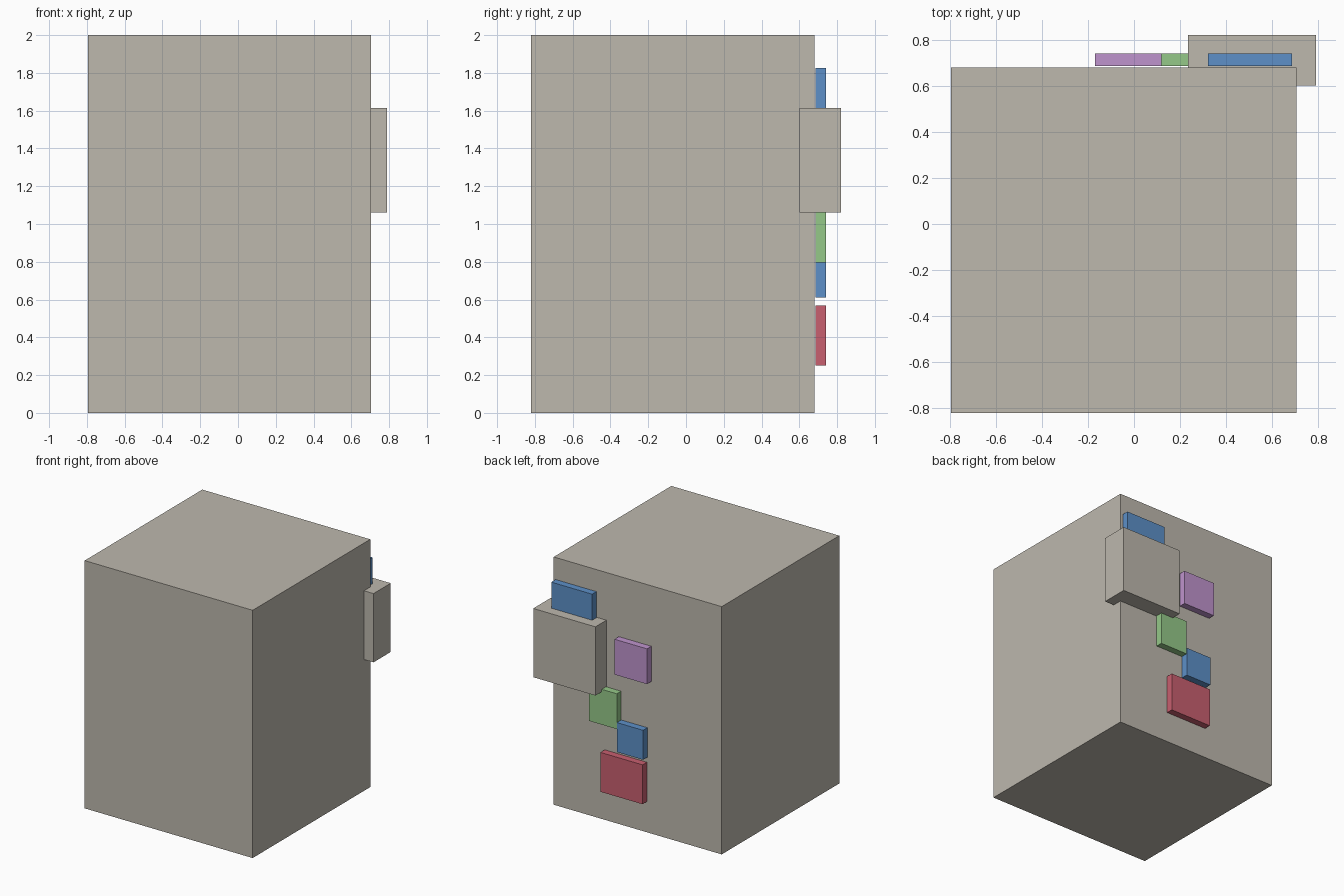
import bpy
import bmesh
from mathutils import Vector

default = bpy.data.objects.get("Cube")
if default:
    bpy.data.objects.remove(default, do_unlink=True)


def make_material(name, rgb):
    mat = bpy.data.materials.new(name)
    mat.use_nodes = True
    colour = (*rgb, 1.0)
    mat.diffuse_color = colour
    for node in mat.node_tree.nodes:
        if node.type == "BSDF_PRINCIPLED":
            node.inputs["Base Color"].default_value = colour
    return mat


def add_box(name, low, high, mat):
    """Flat-sided box spanning two opposite corners."""
    low, high = Vector(low), Vector(high)
    bm = bmesh.new()
    bmesh.ops.create_cube(bm, size=1)
    bmesh.ops.scale(bm, vec=high - low, verts=bm.verts)
    mesh = bpy.data.meshes.new(name)
    bm.to_mesh(mesh)
    bm.free()
    mesh.materials.append(mat)
    obj = bpy.data.objects.new(name, mesh)
    obj.location = (low + high) / 2
    bpy.context.collection.objects.link(obj)
    return obj


stone = make_material("warm grey", (0.51, 0.48, 0.42))
blue = make_material("blue", (0.11, 0.28, 0.58))
green = make_material("green", (0.30, 0.58, 0.25))
red = make_material("red", (0.58, 0.115, 0.16))
purple = make_material("purple", (0.52, 0.295, 0.61))

# Main block and the small block overlapping its back corner
add_box("main_block", (-0.795, -0.82, 0), (0.705, 0.68, 2), stone)
add_box("corner_block", (0.235, 0.60, 1.06), (0.79, 0.82, 1.615), stone)

# Coloured tiles standing just off the back face: x range, z range
BACK, FRONT = 0.74, 0.685
tiles = [
    ("upper_blue_tile", (0.32, 0.685), (1.60, 1.825), blue),
    ("purple_tile", (-0.17, 0.12), (1.23, 1.515), purple),
    ("green_tile", (0.10, 0.35), (0.795, 1.08), green),
    ("lower_blue_tile", (-0.135, 0.098), (0.61, 0.848), blue),
    ("red_tile", (-0.13, 0.246), (0.25, 0.568), red),
]
for name, xs, zs, mat in tiles:
    add_box(name, (xs[0], FRONT, zs[0]), (xs[1], BACK, zs[1]), mat)
